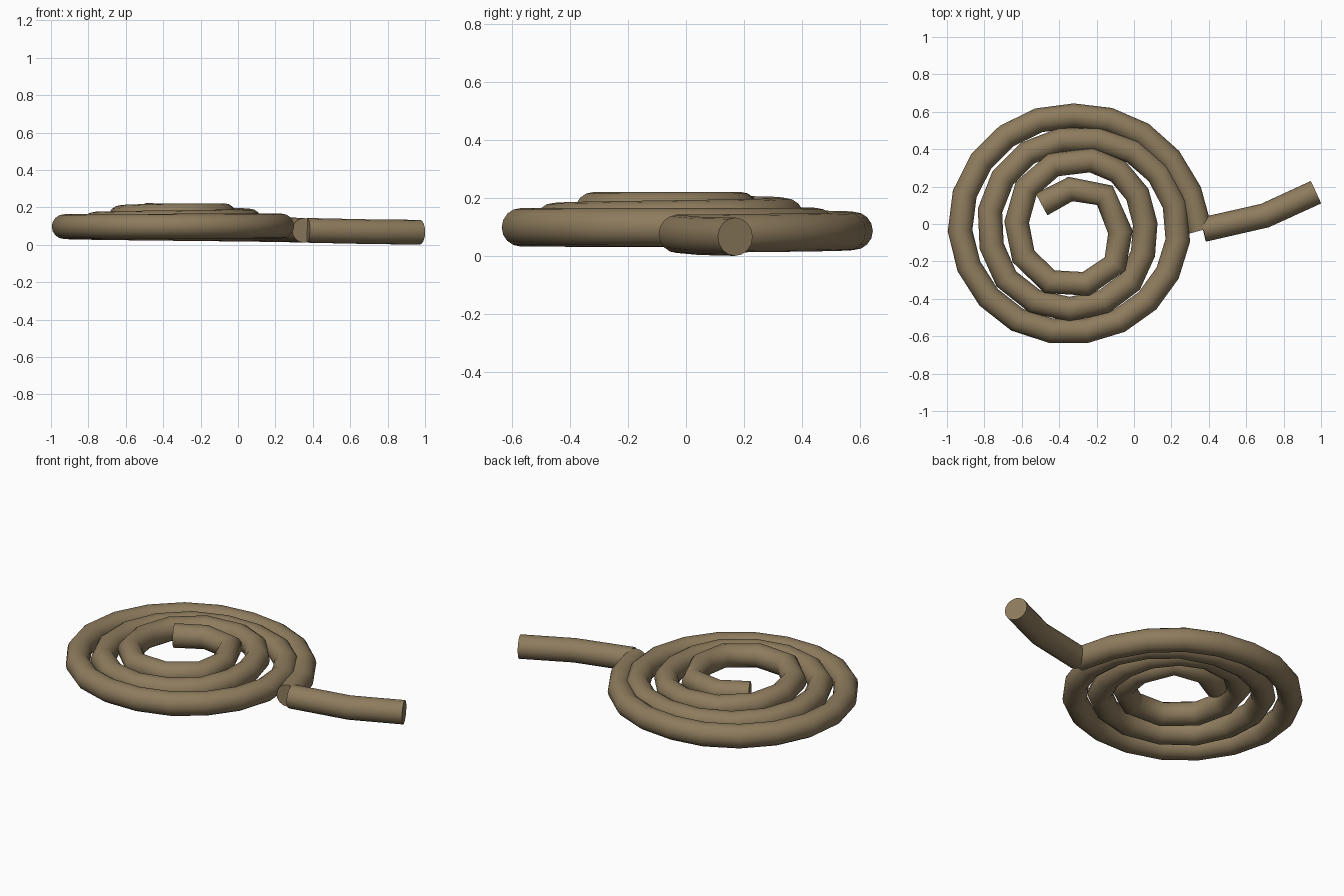
import bpy
from math import radians, cos, sin

cube = bpy.data.objects.get("Cube")
if cube:
    bpy.data.objects.remove(cube, do_unlink=True)

TUBE_RADIUS = 0.066
COIL_CENTRE_X = -0.32

# One colour for the whole rope
rope_colour = (0.27, 0.2, 0.11, 1)
rope_material = bpy.data.materials.new("rope_tan")
rope_material.use_nodes = True
rope_material.diffuse_color = rope_colour
shader = rope_material.node_tree.nodes["Principled BSDF"]
shader.inputs["Base Color"].default_value = rope_colour
shader.inputs["Roughness"].default_value = 0.8


def interpolate(keys, value):
    """Linear interpolation through (position, value) keys."""
    for (a, first), (b, second) in zip(keys, keys[1:]):
        if value <= b:
            return first + (second - first) * (value - a) / (b - a)
    return keys[-1][1]


def make_tube(name, path):
    """Sweep a round, capped tube along straight path segments."""
    curve = bpy.data.curves.new(name, "CURVE")
    curve.dimensions = "3D"
    curve.twist_mode = "Z_UP"
    curve.bevel_depth = TUBE_RADIUS
    curve.bevel_resolution = 6
    curve.use_fill_caps = True
    spline = curve.splines.new("POLY")
    spline.points.add(len(path) - 1)
    for point, position in zip(spline.points, path):
        point.co = (*position, 1)
    tube = bpy.data.objects.new(name, curve)
    bpy.context.collection.objects.link(tube)
    bpy.ops.object.select_all(action="DESELECT")
    tube.select_set(True)
    bpy.context.view_layer.objects.active = tube
    bpy.ops.object.convert(target="MESH")
    tube = bpy.context.object
    tube.data.materials.clear()
    tube.data.materials.append(rope_material)
    bpy.ops.object.shade_smooth_by_angle(angle=radians(60))
    return tube


# Coil radius by turning angle in degrees, from the outer end inwards
radius_keys = [
    (-3, .674), (14, .642), (32, .62), (69, .588), (88, .578), (179, .612),
    (234, .599), (272, .575), (351, .561), (375, .545), (395, .52),
    (436, .465), (462, .452), (562, .457), (585, .47), (630, .455),
    (673, .433), (697, .4), (720, .38), (770, .367), (825, .337),
    (892, .305), (930, .32), (960, .337), (1027, .32), (1070, .251),
    (1116, .23), (1172, .187), (1229, .203),
]
# The inner turns sit a little higher than the outer ones
height_keys = [(-3, .077), (180, .097), (270, .1), (450, .1), (990, .155), (1229, .156)]

# Corners get sparser as the turns tighten: (start angle, end angle, segments)
spans = [(-3, 351, 19), (351, 411, 3), (411, 651, 10), (651, 720, 3),
         (720, 795, 3), (795, 1070, 8), (1070, 1229, 3)]
angles = [start + (end - start) * step / count
          for start, end, count in spans for step in range(count)]
angles.append(spans[-1][1])

coil_path = []
for angle in angles:
    radius = interpolate(radius_keys, angle)
    turn = radians(angle)
    coil_path.append((COIL_CENTRE_X + radius * cos(turn),
                      radius * sin(turn),
                      interpolate(height_keys, angle)))
make_tube("rope_coil", coil_path)

# Loose end leading away from the coil
make_tube("rope_tail", [(.37, -.03, .077), (.7, .045, .07), (.973, .17, .067)])
